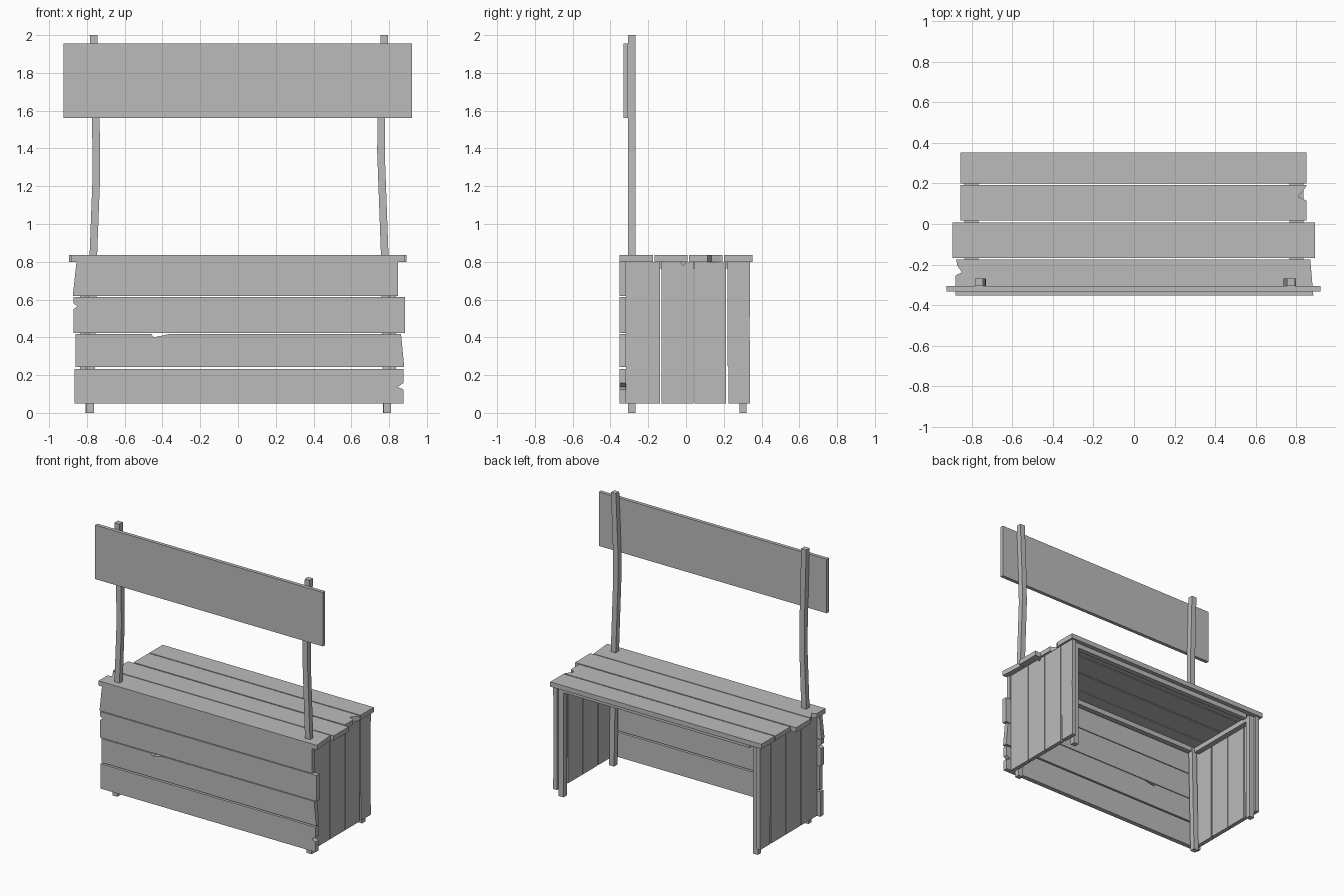
import bpy
import bmesh
from mathutils import Vector

cube = bpy.data.objects.get("Cube")
if cube:
    bpy.data.objects.remove(cube)

wood = bpy.data.materials.new("plain grey wood")
wood.use_nodes = True
GREY = (0.5, 0.5, 0.5, 1)
wood.diffuse_color = GREY
wood.node_tree.nodes["Principled BSDF"].inputs["Base Color"].default_value = GREY


def slab(name, outline, axis, low, high):
    """Extrude a 2D outline along an axis from low to high."""
    def place(a, b, c):
        return {"x": (c, a, b), "y": (a, c, b), "z": (a, b, c)}[axis]
    bm = bmesh.new()
    face = bm.faces.new([bm.verts.new(place(a, b, low)) for a, b in outline])
    ext = bmesh.ops.extrude_face_region(bm, geom=[face])
    moved = [v for v in ext["geom"] if isinstance(v, bmesh.types.BMVert)]
    bmesh.ops.translate(bm, verts=moved, vec=Vector(place(0, 0, high - low)))
    bmesh.ops.recalc_face_normals(bm, faces=bm.faces)
    mesh = bpy.data.meshes.new(name)
    bm.to_mesh(mesh)
    bm.free()
    mesh.materials.append(wood)
    obj = bpy.data.objects.new(name, mesh)
    bpy.context.collection.objects.link(obj)
    return obj


def board(a0, a1, b0, b1, right=(), top=(), left=()):
    """Rectangular outline with optional extra points along its edges."""
    return [(a0, b0), (a1, b0), *right, (a1, b1), *top, (a0, b1), *left]


# Front planks, bottom to top, with chips and slanted ends
front = [
    board(-0.865, 0.875, 0.05, 0.232, right=[(0.875, 0.125), (0.845, 0.137), (0.875, 0.158)]),
    [(-0.86, 0.243), (0.88, 0.243), (0.863, 0.418), (-0.36, 0.418),
     (-0.445, 0.4), (-0.46, 0.418), (-0.86, 0.418)],
    board(-0.87, 0.883, 0.423, 0.613, left=[(-0.87, 0.58), (-0.85, 0.563), (-0.87, 0.55)]),
    [(-0.875, 0.618), (0.846, 0.618), (0.846, 0.8), (-0.855, 0.8)],
]
for i, outline in enumerate(front):
    slab(f"front_plank_{i + 1}", outline, "y", -0.352, -0.318)

# Counter planks, back to front
counter = [
    board(-0.857, 0.852, 0.2, 0.353),
    board(-0.857, 0.852, 0.017, 0.192, right=[(0.852, 0.115), (0.81, 0.135), (0.845, 0.178)]),
    board(-0.896, 0.892, -0.167, 0.008),
    [(-0.882, -0.353), (0.885, -0.353), (0.87, -0.174), (-0.878, -0.174),
     (-0.872, -0.205), (-0.85, -0.238), (-0.882, -0.255)],
]
for i, outline in enumerate(counter):
    slab(f"counter_plank_{i + 1}", outline, "z", 0.8, 0.835)

# Side planks, front to back, on both sides
side = [
    board(-0.317, -0.138, 0.05, 0.8),
    board(-0.13, 0.039, 0.05, 0.8, top=[(0.003, 0.8), (-0.014, 0.78), (-0.032, 0.8)]),
    board(0.045, 0.211, 0.05, 0.8),
    [(0.226, 0.05), (0.34, 0.05), (0.337, 0.45), (0.34, 0.8),
     (0.219, 0.8), (0.219, 0.25), (0.226, 0.24)],
]
for label, low, high in (("left", 0.807, 0.837), ("right", -0.837, -0.807)):
    for i, outline in enumerate(side):
        slab(f"{label}_side_plank_{i + 1}", outline, "x", low, high)

# Bent front posts, which carry the sign
posts = {
    "left": [(0.79, 0), (0.777, 0.83), (0.757, 1.38), (0.758, 1.56), (0.775, 2)],
    "right": [(-0.783, 0), (-0.766, 0.83), (-0.75, 1.25), (-0.752, 1.5), (-0.765, 2)],
}
for label, path in posts.items():
    outline = [(x - 0.02, z) for x, z in path] + [(x + 0.02, z) for x, z in reversed(path)]
    slab(f"{label}_sign_post", outline, "y", -0.306, -0.268)

# Back legs and the rails under the counter
for label, s in (("left", 1), ("right", -1)):
    x0, x1 = sorted((s * 0.767, s * 0.807))
    slab(f"{label}_back_leg", board(x0, x1, 0, 0.8), "y", 0.283, 0.321)
    slab(f"{label}_rail", board(x0, x1, -0.268, 0.283), "z", 0.765, 0.8)
for label, y in (("front", -0.306), ("back", 0.283)):
    slab(f"{label}_rail", board(-0.74, 0.767, 0.765, 0.8), "y", y, y + 0.038)

# Sign board
slab("sign_board", board(-0.925, 0.92, 1.56, 1.955), "y", -0.332, -0.306)
